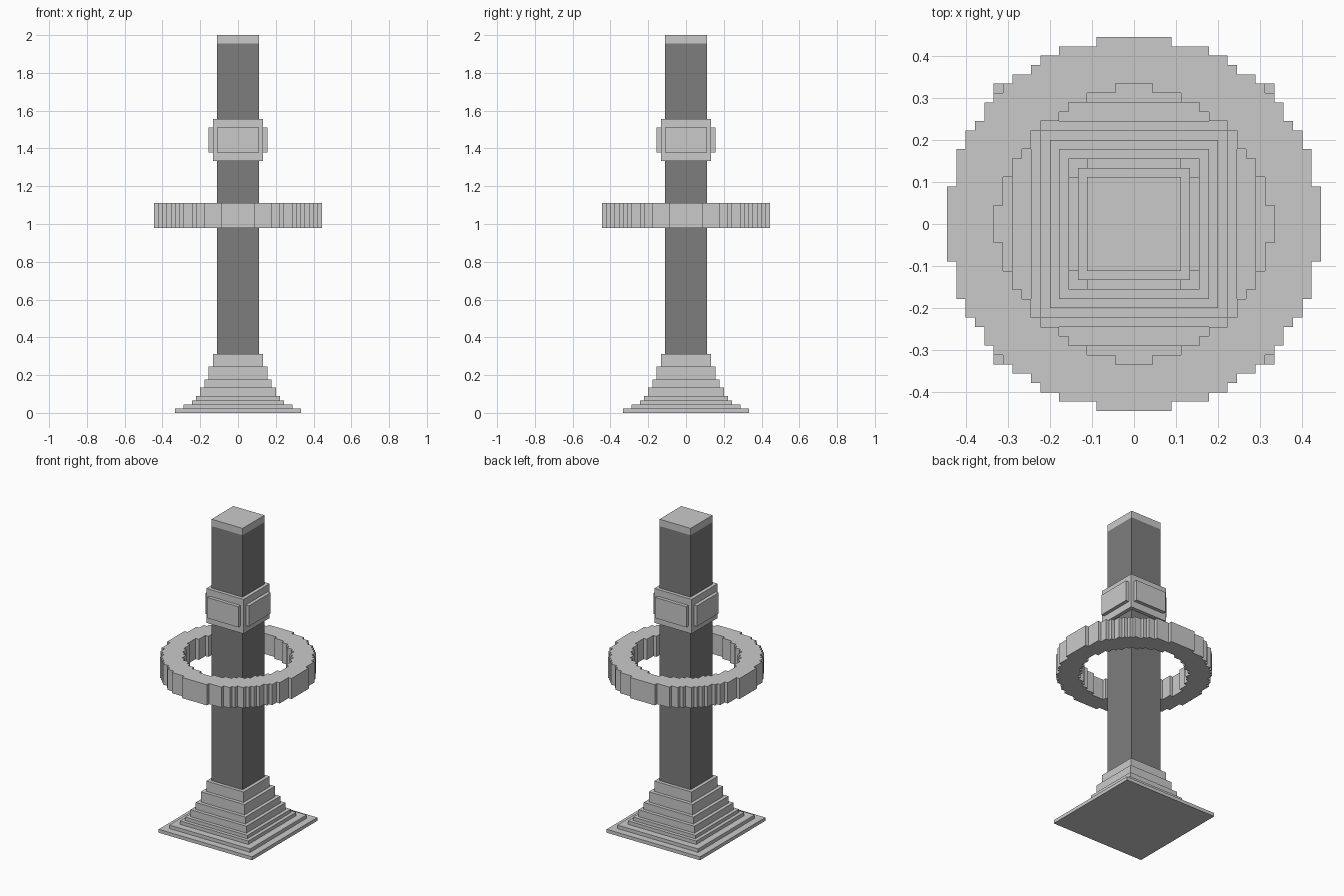
import bpy, bmesh

if "Cube" in bpy.data.objects:
    bpy.data.objects.remove(bpy.data.objects["Cube"])

U = 2 / 90  # one block of the stepped grid


def material(name, value):
    m = bpy.data.materials.new(name)
    m.diffuse_color = (value, value, value, 1)
    m.use_nodes = True
    m.node_tree.nodes["Principled BSDF"].inputs["Base Color"].default_value = m.diffuse_color
    return m


LIGHT = material("light grey", 0.59)
DARK = material("dark grey", 0.207)


def finish(name, bm, mat):
    bmesh.ops.recalc_face_normals(bm, faces=bm.faces)
    bmesh.ops.scale(bm, vec=(U, U, U), verts=bm.verts)
    me = bpy.data.meshes.new(name)
    bm.to_mesh(me)
    bm.free()
    me.materials.append(mat)
    ob = bpy.data.objects.new(name, me)
    bpy.context.collection.objects.link(ob)


def square_stack(name, profile, mat):
    """Sweep a (half width, z) profile round a square."""
    bm = bmesh.new()
    rings = [[bm.verts.new((sx * r, sy * r, z))
              for sx, sy in ((1, 1), (-1, 1), (-1, -1), (1, -1))]
             for r, z in profile]
    for a, b in zip(rings, rings[1:]):
        for i in range(4):
            j = (i + 1) % 4
            bm.faces.new((a[i], a[j], b[j], b[i]))
    bm.faces.new(rings[0])
    bm.faces.new(rings[-1])
    finish(name, bm, mat)


def box(name, lo, hi, mat):
    bm = bmesh.new()
    bmesh.ops.create_cube(bm, size=1)
    for v in bm.verts:
        v.co = [lo[k] if v.co[k] < 0 else hi[k] for k in range(3)]
    finish(name, bm, mat)


def stair_circle(steps):
    """Closed outline from the convex corners of one quadrant."""
    quad = []
    for i, (x, y) in enumerate(steps):
        quad.append((x, y))
        if i + 1 < len(steps):
            quad.append((steps[i + 1][0], y))
    pts = []
    for _ in range(4):
        pts += quad
        quad = [(-y, x) for x, y in quad]
    return pts


# stepped base
z, prof = 0, []
for half, top in ((15, 1), (13, 2), (11, 3), (10, 4), (9, 6), (8, 8), (7, 11), (6, 14)):
    prof += [(half, z), (half, top)]
    z = top
square_stack("stepped_base", prof, LIGHT)

# post and cap
square_stack("post", [(5, 14), (5, 88)], DARK)
square_stack("post_cap", [(5, 88), (5, 90)], LIGHT)

# collar with a raised plate on each side
square_stack("collar", [(6, 60), (6, 70)], LIGHT)
for s, side in ((-1, "a"), (1, "b")):
    lo, hi = sorted((6 * s, 7 * s))
    box("collar_plate_x_" + side, (lo, -5, 62), (hi, 5, 68), LIGHT)
    box("collar_plate_y_" + side, (-5, lo, 62), (5, hi, 68), LIGHT)

# floating ring with stair-stepped edges
outer = stair_circle([(20, 4), (19, 8), (18, 10), (17, 11), (16, 13), (15, 14),
                      (14, 15), (13, 16), (11, 17), (10, 18), (8, 19), (4, 20)])
inner = stair_circle([(15, 2), (14, 5), (13, 7), (12, 8), (11, 10), (10, 11),
                      (8, 12), (7, 13), (5, 14), (2, 15)])
bm = bmesh.new()
for loop in (outer, inner):
    vs = [bm.verts.new((x, y, 44)) for x, y in loop]
    for i in range(len(vs)):
        bm.edges.new((vs[i - 1], vs[i]))
bmesh.ops.triangle_fill(bm, edges=bm.edges[:], use_beauty=True, normal=(0, 0, 1))
ext = bmesh.ops.extrude_face_region(bm, geom=bm.faces[:], use_keep_orig=True)
for g in ext["geom"]:
    if isinstance(g, bmesh.types.BMVert):
        g.co.z = 50
finish("ring", bm, LIGHT)
